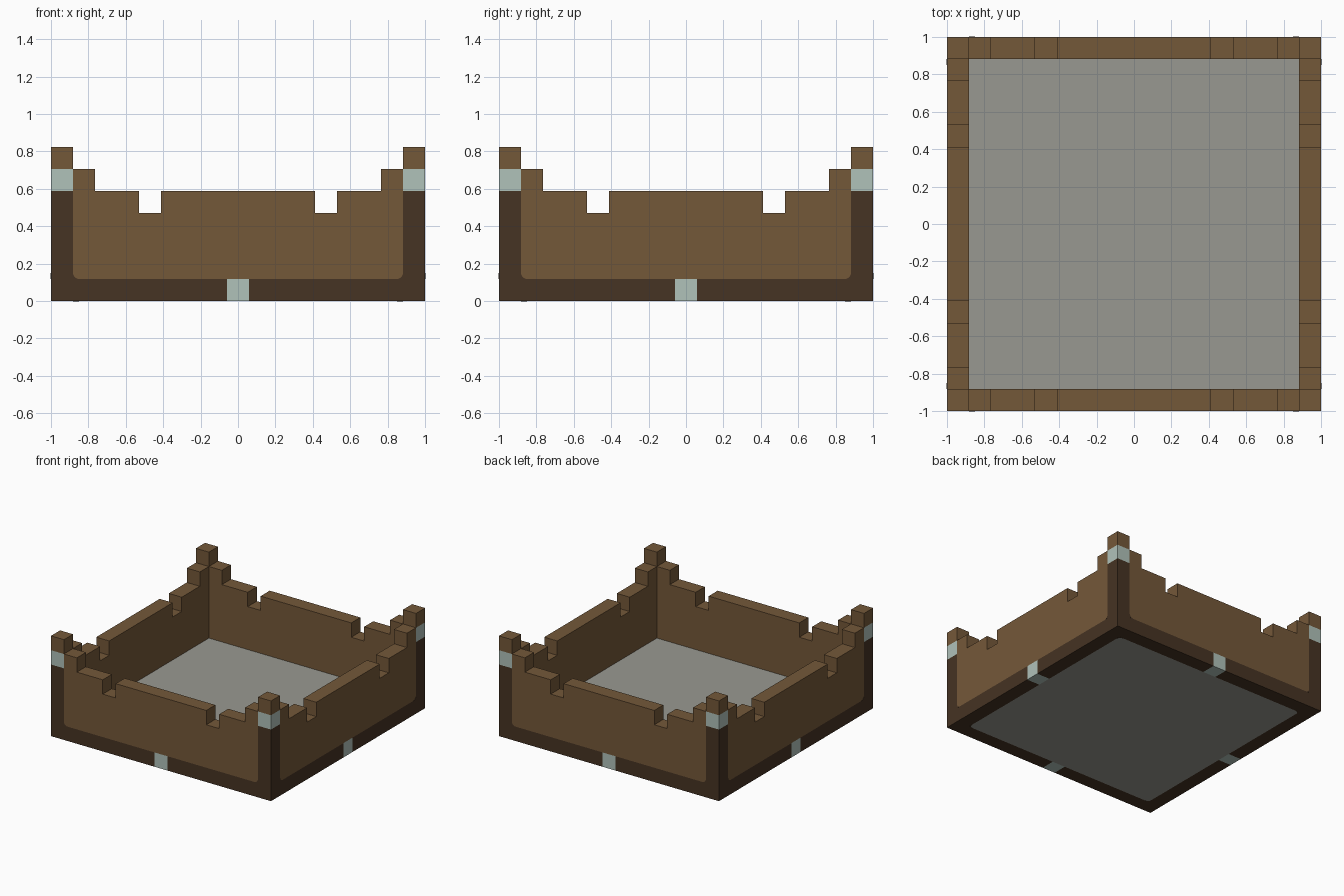
import bpy, bmesh, math
from mathutils import Matrix, Vector

cube = bpy.data.objects.get("Cube")
if cube:
    bpy.data.objects.remove(cube, do_unlink=True)

U = 2 / 17        # one block
HALF = 8.5        # half width in blocks
INNER = 7.5       # half width inside the walls


def material(name, hexa):
    rgb = [int(hexa[i:i + 2], 16) / 255 for i in (0, 2, 4)]
    lin = [c / 12.92 if c <= 0.04045 else ((c + 0.055) / 1.055) ** 2.4 for c in rgb]
    m = bpy.data.materials.new(name)
    m.use_nodes = True
    m.diffuse_color = (*lin, 1)
    m.node_tree.nodes["Principled BSDF"].inputs["Base Color"].default_value = (*lin, 1)
    return m


wood = material("brown wood", "745839")
dark = material("dark wood trim", "463323")
pale = material("pale stone", "b0c2ba")
grey = material("grey floor", "999991")


def prism(name, outline, start, push, mat, turn=0):
    """Extrude a closed outline (in blocks) and turn it about z by quarter turns."""
    bm = bmesh.new()
    off = Vector(start)
    face = bm.faces.new([bm.verts.new(Vector(p) + off) for p in outline])
    new = bmesh.ops.extrude_face_region(bm, geom=[face])["geom"]
    verts = [g for g in new if isinstance(g, bmesh.types.BMVert)]
    bmesh.ops.translate(bm, verts=verts, vec=Vector(push))
    bmesh.ops.recalc_face_normals(bm, faces=bm.faces)
    bm.transform(Matrix.Rotation(turn * math.pi / 2, 4, "Z") @ Matrix.Scale(U, 4))
    mesh = bpy.data.meshes.new(name)
    bm.to_mesh(mesh)
    bm.free()
    mesh.materials.append(mat)
    obj = bpy.data.objects.new(name, mesh)
    bpy.context.collection.objects.link(obj)
    return obj


def box(name, x, y, z, mat, turn=0):
    outline = [(x[0], y[0], 0), (x[1], y[0], 0), (x[1], y[1], 0), (x[0], y[1], 0)]
    return prism(name, outline, (0, 0, z[0]), (0, 0, z[1] - z[0]), mat, turn)


def fillet(r=0.28, steps=4):
    """Small concave corner, as (a, b) points growing from the origin."""
    arc = [math.pi + math.pi / 2 * i / steps for i in range(steps + 1)]
    return [(0, 0)] + [(r + r * math.cos(t), r + r * math.sin(t)) for t in arc]


# Stepped battlement profile, right half mirrored to the left
right_half = [(INNER, 1), (INNER, 6), (6.5, 6), (6.5, 5), (4.5, 5), (4.5, 4), (3.5, 4), (3.5, 5)]
profile = right_half + [(-x, z) for x, z in reversed(right_half)]
PLATE = 0.01

# Floor slab
box("floor", (-INNER, INNER), (-INNER, INNER), (0, 1), grey)

for turn, side in enumerate(("front", "left", "back", "right")):
    wall_y = (-HALF, -INNER)
    # Wall panel with battlements
    prism(side + "_wall", [(x, 0, z) for x, z in profile], (0, -HALF, 0), (0, 1, 0), wood, turn)
    # Sill with a central key stone
    box(side + "_sill_a", (-INNER, -0.5), wall_y, (0, 1), dark, turn)
    box(side + "_sill_b", (0.5, INNER), wall_y, (0, 1), dark, turn)
    box(side + "_key_stone", (-0.5, 0.5), wall_y, (0, 1), pale, turn)
    # Corner post, its stone band and its cap
    post_x = (INNER, HALF)
    box(side + "_corner_post", post_x, wall_y, (0, 5), dark, turn)
    box(side + "_corner_stone", post_x, wall_y, (5, 6), pale, turn)
    box(side + "_corner_cap", post_x, wall_y, (6, 7), wood, turn)
    # Rounded trim corners on the wall face
    for s in (-1, 1):
        outline = [(-s * a, 0, b) for a, b in fillet()]
        prism(side + "_trim_corner", outline, (s * INNER, -HALF - PLATE, 1), (0, 2 * PLATE, 0), dark, turn)
    # Rounded trim corner under the floor
    outline = [(-a, b, 0) for a, b in fillet()]
    prism(side + "_base_corner", outline, (INNER, -INNER, -PLATE), (0, 0, 2 * PLATE), dark, turn)
